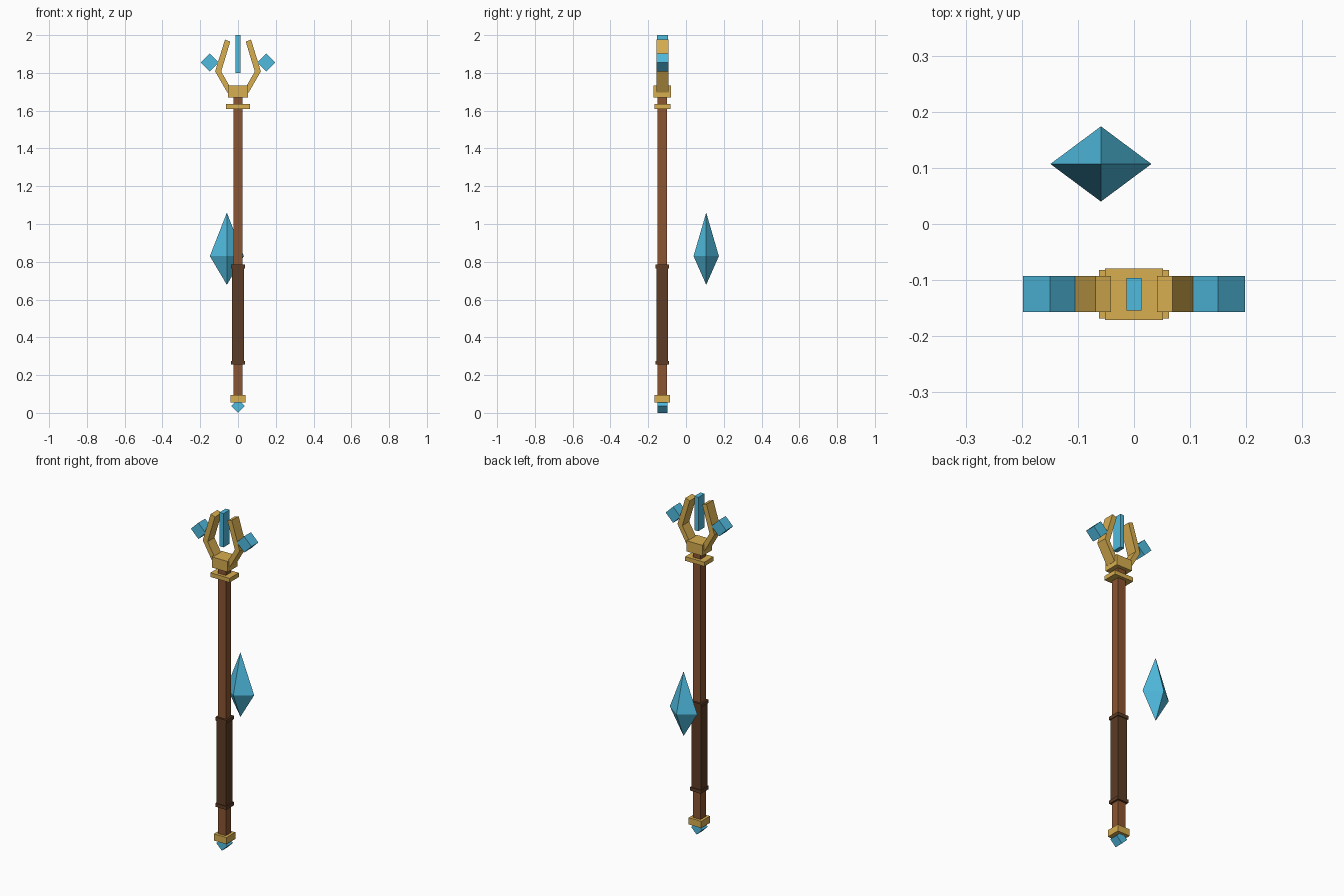
import bpy, math

if "Cube" in bpy.data.objects:
    bpy.data.objects.remove(bpy.data.objects["Cube"])

Y = -0.125  # staff axis depth


def material(name, rgb):
    m = bpy.data.materials.new(name)
    m.diffuse_color = (*rgb, 1)
    m.use_nodes = True
    m.node_tree.nodes["Principled BSDF"].inputs["Base Color"].default_value = m.diffuse_color
    return m


BLUE = material("blue_crystal", (0.08, 0.50, 0.74))
GOLD = material("gold", (0.68, 0.42, 0.08))
WOOD = material("wood", (0.26, 0.09, 0.03))
GRIP = material("dark_leather", (0.11, 0.045, 0.018))


def mesh(name, verts, faces, mat):
    me = bpy.data.meshes.new(name)
    me.from_pydata(verts, [], faces)
    me.materials.append(mat)
    ob = bpy.data.objects.new(name, me)
    bpy.context.collection.objects.link(ob)
    return ob


def prism(name, profile, half_y, mat):
    """Extrude a clockwise (x, z) outline along y, centred on the staff axis."""
    n = len(profile)
    verts = [(x, Y + s * half_y, z) for s in (-1, 1) for x, z in profile]
    faces = [tuple(reversed(range(n))), tuple(range(n, 2 * n))]
    faces += [(i, (i + 1) % n, n + (i + 1) % n, n + i) for i in range(n)]
    return mesh(name, verts, faces, mat)


def box(name, hx, hy, z0, z1, mat):
    return prism(name, [(-hx, z0), (-hx, z1), (hx, z1), (hx, z0)], hy, mat)


def diamond(name, x, z, r, hy, mat):
    return prism(name, [(x - r, z), (x, z + r), (x + r, z), (x, z - r)], hy, mat)


# Shaft and grip
box("shaft", 0.025, 0.025, 0.06, 1.69, WOOD)
box("grip", 0.031, 0.031, 0.26, 0.78, GRIP)
box("grip_lower_rim", 0.036, 0.036, 0.255, 0.275, GRIP)
box("grip_upper_rim", 0.036, 0.036, 0.765, 0.785, GRIP)

# Foot
box("foot_collar", 0.041, 0.041, 0.055, 0.095, GOLD)
diamond("foot_crystal", 0, 0.036, 0.036, 0.026, BLUE)

# Head
box("guard_plate", 0.0625, 0.043, 1.61, 1.635, GOLD)
box("head_block", 0.052, 0.046, 1.67, 1.733, GOLD)
box("centre_crystal", 0.013, 0.029, 1.80, 2.0, BLUE)

# Bent prongs and side crystals, mirrored left and right
prong = [(0.033, 1.71), (0.089, 1.807), (0.041, 1.966),
         (0.069, 1.976), (0.121, 1.808), (0.056, 1.695)]
for side, s in (("left", -1), ("right", 1)):
    outline = [(s * x, z) for x, z in prong]
    prism(side + "_prong", outline if s > 0 else outline[::-1], 0.032, GOLD)
    diamond(side + "_crystal", s * 0.15, 1.855, 0.048, 0.032, BLUE)

# Floating crystal: four-sided double pyramid
cx, cy, zm = -0.059, 0.107, 0.83
ring = [(cx + 0.09 * round(math.cos(i * math.pi / 2)),
         cy + 0.067 * round(math.sin(i * math.pi / 2)), zm) for i in range(4)]
faces = [f for i in range(4) for f in ((i, (i + 1) % 4, 4), ((i + 1) % 4, i, 5))]
mesh("floating_crystal", ring + [(cx, cy, 1.06), (cx, cy, 0.678)], faces, BLUE)
